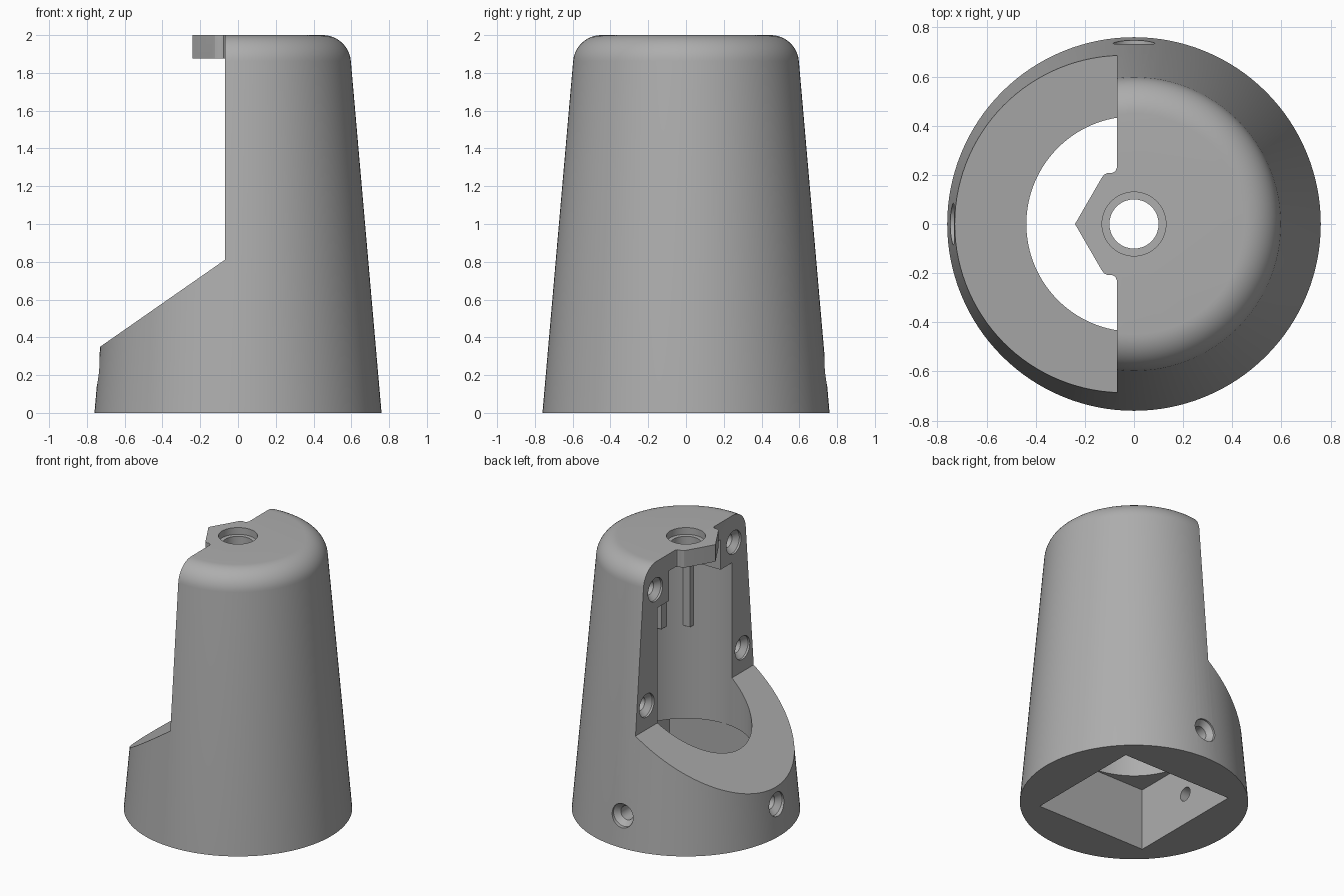
import bpy, bmesh, math
from mathutils import Matrix, Vector

if "Cube" in bpy.data.objects:
    bpy.data.objects.remove(bpy.data.objects["Cube"])

grey = bpy.data.materials.new("plain grey")
grey.diffuse_color = (0.42, 0.42, 0.42, 1)
grey.use_nodes = True
grey.node_tree.nodes["Principled BSDF"].inputs["Base Color"].default_value = grey.diffuse_color


def make(name, bm):
    bmesh.ops.recalc_face_normals(bm, faces=bm.faces)
    me = bpy.data.meshes.new(name)
    bm.to_mesh(me)
    bm.free()
    me.materials.append(grey)
    ob = bpy.data.objects.new(name, me)
    bpy.context.collection.objects.link(ob)
    return ob


def lathe(name, profile, matrix=Matrix(), steps=128):
    """Spin (radius, height) points around z and close both ends."""
    bm = bmesh.new()
    rings = [[bm.verts.new(matrix @ Vector((r * math.cos(2 * math.pi * i / steps),
                                            r * math.sin(2 * math.pi * i / steps), z)))
              for i in range(steps)] for r, z in profile]
    for a, b in zip(rings, rings[1:]):
        for i in range(steps):
            j = (i + 1) % steps
            bm.faces.new((a[i], a[j], b[j], b[i]))
    bm.faces.new(rings[0])
    bm.faces.new(rings[-1])
    return make(name, bm)


def prism(name, low, high):
    """Join two matching outlines into a solid."""
    bm = bmesh.new()
    a = [bm.verts.new(p) for p in low]
    b = [bm.verts.new(p) for p in high]
    bm.faces.new(a)
    bm.faces.new(b)
    for i in range(len(a)):
        j = (i + 1) % len(a)
        bm.faces.new((a[i], a[j], b[j], b[i]))
    return make(name, bm)


def box(name, x0, x1, y0, y1, z0, z1):
    c = [(x0, y0), (x1, y0), (x1, y1), (x0, y1)]
    return prism(name, [(x, y, z0) for x, y in c], [(x, y, z1) for x, y in c])


# Tapered body with a rounded top edge
profile = [(0.76, 0)]
for k in range(13):
    t = math.radians(5 + 85 * k / 12)
    profile.append((0.448 + 0.15 * math.cos(t), 1.85 + 0.15 * math.sin(t)))
body = lathe("housing_body", profile)

cutters = []

# Side opening with a sloped sill, below the roof level
side = [(-0.07, 0.81), (-1, 0.162), (-1, 1.875), (-0.07, 1.875)]
cutters.append(prism("opening_cutter", [(x, -1, z) for x, z in side],
                     [(x, 1, z) for x, z in side]))

# Roof edge that leaves a pointed tongue
half = [(-0.24, 0), (-0.132, 0.187), (-0.122, 0.2), (-0.108, 0.207), (-0.09, 0.207),
        (-0.076, 0.214), (-0.07, 0.228), (-0.07, 1), (-1, 1)]
plan = half + [(x, -y) for x, y in reversed(half[1:])]
cutters.append(prism("roof_edge_cutter", [(x, y, 1.875) for x, y in plan],
                     [(x, y, 2.2) for x, y in plan]))

# Square socket, round bore and upper square recess
cutters.append(box("socket_cutter", -0.445, 0.445, -0.445, 0.445, -0.1, 0.455))
cutters.append(lathe("bore_cutter", [(0.438, 0.4), (0.438, 1.655)]))
cutters.append(box("recess_cutter", -0.3, 0.3, -0.3, 0.3, 1.6, 1.875))

# Stepped shaft hole in the roof
cutters.append(lathe("shaft_hole_cutter", [(0.1, 1.8), (0.1, 1.95), (0.13, 1.95), (0.13, 2.1)], steps=64))

# Countersunk screw holes, drilled inwards from a point along a direction
def screw_hole(name, point, direction, depth):
    rot = Vector(direction).to_track_quat('Z', 'Y').to_matrix().to_4x4()
    m = Matrix.Translation(point) @ rot
    cutters.append(lathe(name, [(0.085, -0.1), (0.085, 0.015), (0.05, 0.05), (0.05, depth)], m, 40))


for s in (-1, 1):
    screw_hole("upper_face_screw_cutter", (-0.07, s * 0.455, 1.797), (1, 0, 0), 0.3)
    screw_hole("lower_face_screw_cutter", (-0.07, s * 0.555, 0.985), (1, 0, 0), 0.25)
screw_hole("back_screw_cutter", (0, 0.735, 0.227), (0, -1, 0), 0.35)
screw_hole("left_screw_cutter", (-0.735, 0, 0.227), (1, 0, 0), 0.35)

# Cut the body
for c in cutters:
    mod = body.modifiers.new(c.name, 'BOOLEAN')
    mod.operation = 'DIFFERENCE'
    mod.solver = 'EXACT'
    mod.object = c
bpy.context.view_layer.update()
deps = bpy.context.evaluated_depsgraph_get()
cut_mesh = bpy.data.meshes.new_from_object(body.evaluated_get(deps))
body.modifiers.clear()
body.data = cut_mesh
for c in cutters:
    bpy.data.objects.remove(c)

bpy.context.view_layer.objects.active = body
body.select_set(True)
bpy.ops.object.shade_smooth_by_angle(angle=math.radians(25))

# Inner guide ribs along the bore wall
for s in (-1, 1):
    box("side_guide_rib", 0.21, 0.275, s * 0.347, s * 0.46, 1.14, 1.7)
    box("rear_guide_rib", 0.347, 0.46, s * 0.21, s * 0.275, 1.14, 1.7)
